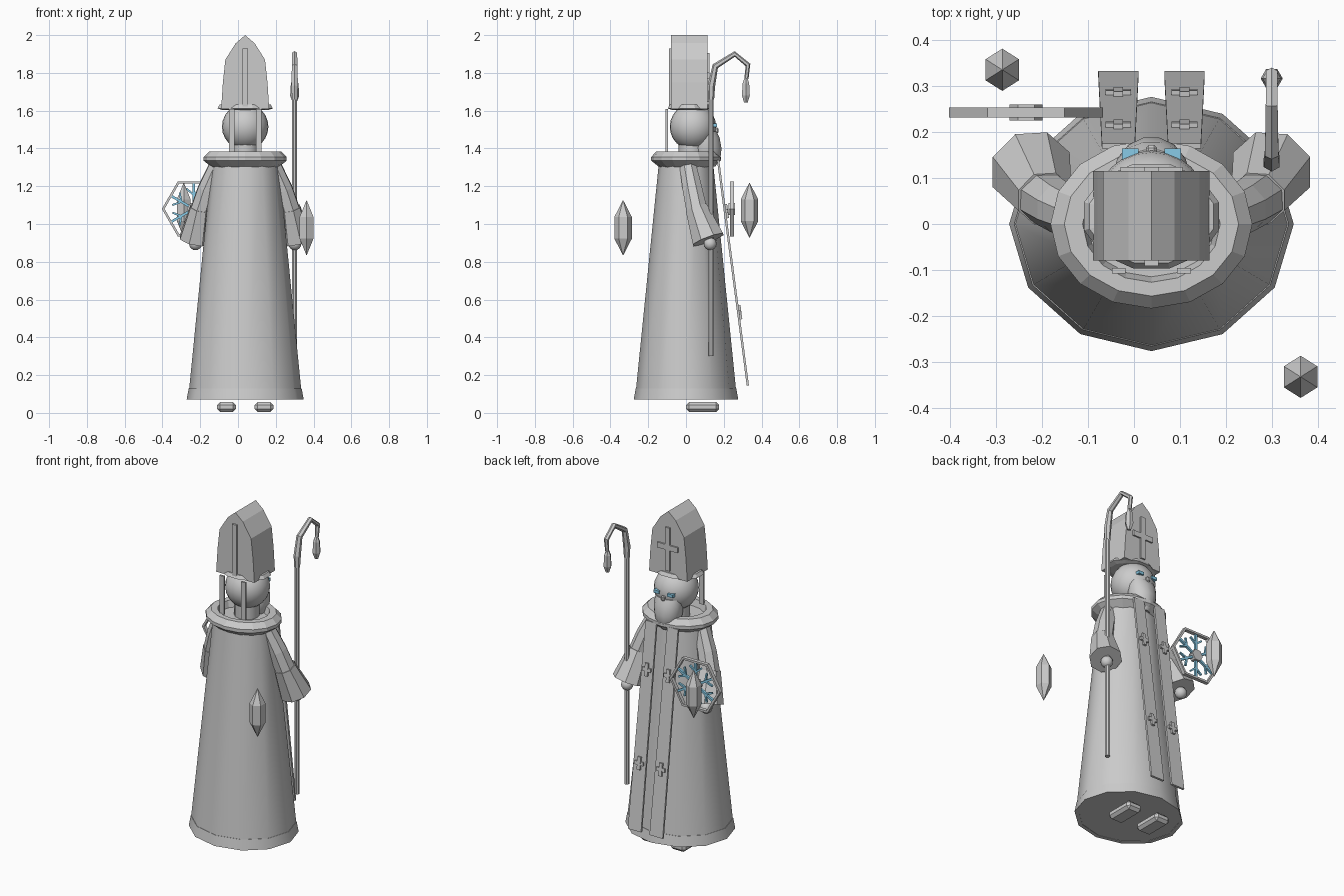
import bpy, bmesh, math
from mathutils import Vector, Matrix

if "Cube" in bpy.data.objects:
    bpy.data.objects.remove(bpy.data.objects["Cube"])

CX = 0.038          # centre line of the figure


def material(name, rgb):
    m = bpy.data.materials.new(name)
    m.diffuse_color = (*rgb, 1)
    m.use_nodes = True
    m.node_tree.nodes["Principled BSDF"].inputs["Base Color"].default_value = m.diffuse_color
    return m


GREY = material("stone grey", (0.6, 0.6, 0.6))
BLUE = material("ice blue", (0.25, 0.6, 0.8))


def finish(name, bm, mat=GREY, smooth=None):
    bmesh.ops.recalc_face_normals(bm, faces=bm.faces)
    me = bpy.data.meshes.new(name)
    bm.to_mesh(me)
    bm.free()
    ob = bpy.data.objects.new(name, me)
    bpy.context.collection.objects.link(ob)
    me.materials.append(mat)
    if smooth:
        bpy.context.view_layer.objects.active = ob
        ob.select_set(True)
        bpy.ops.object.shade_smooth_by_angle(angle=math.radians(smooth))
        ob.select_set(False)
    return ob


def skin(bm, rings, caps=True, loop=False):
    """Bridge rings of equal length with quads."""
    vr = [[bm.verts.new(p) for p in r] for r in rings]
    n = len(vr[0])
    pairs = list(zip(vr, vr[1:])) + ([(vr[-1], vr[0])] if loop else [])
    for a, b in pairs:
        for i in range(n):
            j = (i + 1) % n
            bm.faces.new((a[i], a[j], b[j], b[i]))
    if caps and not loop:
        bm.faces.new(vr[0])
        bm.faces.new(vr[-1])


def lathe(name, prof, c, n=12, turn=0.0, mat=GREY, smooth=None, loop=False):
    """prof holds (rx, ry, z); elliptical rings stacked about centre c."""
    bm = bmesh.new()
    rings = []
    for rx, ry, z in prof:
        ang = [turn + 2 * math.pi * i / n for i in range(n)]
        rings.append([(c[0] + rx * math.cos(a), c[1] + ry * math.sin(a), z) for a in ang])
    skin(bm, rings, loop=loop)
    return finish(name, bm, mat, smooth)


def tube(name, pts, radii, n=6, mat=GREY, smooth=None):
    """Sweep an n-gon along a path of points."""
    pts = [Vector(p) for p in pts]
    bm = bmesh.new()
    rings = []
    for i, p in enumerate(pts):
        d = (pts[min(i + 1, len(pts) - 1)] - pts[max(i - 1, 0)]).normalized()
        ref = Vector((1, 0, 0)) if abs(d.x) < 0.8 else Vector((0, 1, 0))
        u = (ref - d * ref.dot(d)).normalized()
        v = d.cross(u)
        rings.append([p + radii[i] * (u * math.cos(2 * math.pi * (k + .5) / n)
                                      + v * math.sin(2 * math.pi * (k + .5) / n)) for k in range(n)])
    skin(bm, rings)
    return finish(name, bm, mat, smooth)


def boxes(name, parts, mat=GREY, xf=None, bevel=0):
    """Several boxes, each (centre, size), in one object."""
    bm = bmesh.new()
    for c, s in parts:
        m = Matrix.Translation(c) @ Matrix.Diagonal((*s, 1))
        bmesh.ops.create_cube(bm, size=1, matrix=(xf or Matrix()) @ m)
    if bevel:
        bmesh.ops.bevel(bm, geom=bm.edges[:], offset=bevel, segments=1, affect='EDGES')
    return finish(name, bm, mat)


def ball(name, c, r, seg=24, mat=GREY):
    bm = bmesh.new()
    bmesh.ops.create_uvsphere(bm, u_segments=seg, v_segments=seg // 2, radius=r,
                              matrix=Matrix.Translation(c))
    return finish(name, bm, mat, 60)


# robe with a separate hem and a wide collar
lathe("robe", [(.302, .27, .072), (.176, .142, 1.34)], (CX, 0), smooth=40)
lathe("hem", [(.31, .277, .07), (.299, .266, .13), (.285, .255, .13), (.285, .255, .07)],
      (CX, 0), smooth=40, loop=True)
lathe("collar", [(.175, .14, 1.30), (.22, .184, 1.335), (.22, .184, 1.355), (.19, .157, 1.385),
                 (.15, .127, 1.385), (.14, .115, 1.345)], (CX, 0), n=16)
lathe("neck", [(.07, .07, 1.33), (.07, .07, 1.43)], (CX, .03), smooth=40)

# head, beard, eyes
ball("head", (CX, .037, 1.515), .123)
lathe("beard", [(.078, .05, 1.49), (.083, .068, 1.455), (.08, .078, 1.40), (.068, .072, 1.345),
                (.04, .045, 1.305)], (CX, .112), n=14, smooth=40)
for sx in (-1, 1):
    boxes("eye", [((CX + sx * .046, .151, 1.522), (.036, .026, .018))], BLUE)
boxes("nose", [((CX, .16, 1.495), (.024, .024, .03))], bevel=.006)

# mitre: gabled outline pushed through in y
bm = bmesh.new()
outline = [(-.127, 1.61), (.127, 1.61), (.118, 1.75), (.105, 1.87), (.05, 1.957), (0, 2.0),
           (-.05, 1.957), (-.105, 1.87), (-.118, 1.75)]
skin(bm, [[(CX + x, y, z) for x, z in outline] for y in (-.08, .115)])
finish("mitre", bm)
lathe("mitre_band", [(.125, .09, 1.603), (.152, .118, 1.612), (.14, .106, 1.632), (.115, .085, 1.636)],
      (CX, .017), n=12, turn=math.pi / 12)
boxes("mitre_front_cross", [((CX, .117, 1.775), (.03, .014, .26)), ((CX, .1175, 1.785), (.135, .013, .032))])
boxes("mitre_back_strip", [((CX, -.084, 1.77), (.03, .014, .32))])
for sx in (-1, 1):
    boxes("lappet", [((CX + sx * .071, -.102, 1.495), (.03, .012, .23))])

# sleeves, cuffs and hands
for sx in (-1, 1):
    def P(x, y, z):
        return (CX + sx * x, y, z)
    tube("upper_sleeve", [P(.135, .005, 1.335), P(.2, .035, 1.18), P(.238, .06, 1.06)],
         [.046, .056, .06], n=8)
    tube("lower_sleeve", [P(.232, .055, 1.085), P(.262, .118, .917)], [.063, .092], n=8)
    ball("hand", P(.263, .128, .895), .034, 16)
    boxes("shoe", [(P(.099, .088, .031), (.1, .176, .052))], bevel=.016)

# staff with a bent hook and a hanging lantern
SX = .3
tube("staff", [(SX, .133, .3), (SX, .133, 1.72)], [.014, .014], n=8)
tube("staff_hook", [(SX, .133, 1.66), (SX, .134, 1.73), (SX, .155, 1.835), (SX, .258, 1.9),
                    (SX, .328, 1.842), (SX, .32, 1.77)], [.016, .02, .017, .015, .014, .011], n=6)
lathe("lantern", [(.008, .008, 1.775), (.02, .02, 1.745), (.024, .024, 1.68), (.011, .011, 1.643)],
      (SX, .317), n=6)

# two stole bands with crosses, sloping out to the front
tilt = math.atan(.1318)
xf0 = Matrix.Translation((0, .183, 1.24)) @ Matrix.Rotation(tilt, 4, 'X')
for sx in (-1, 1):
    x = CX + sx * .072
    bm = bmesh.new()
    rings = []
    for w, z in ((.036, .1), (.044, -1.105)):
        rings.append([xf0 @ Vector((x + a * w, b * .006, z)) for a, b in ((-1, -1), (1, -1), (1, 1), (-1, 1))])
    skin(bm, rings)
    finish("stole_band", bm)
    for z in (-.175, -.715):
        boxes("stole_cross", [((x, .007, z), (.056, .018, .021)), ((x, .0075, z), (.021, .019, .075))], xf=xf0)

# snowflake: hexagonal frame, hub and six branching arms
SC = Vector((-.235, .243, 1.08))
bm = bmesh.new()
rings = []
for r, y in ((.168, -.011), (.168, .011), (.154, .011), (.154, -.011)):
    rings.append([SC + Vector((r * math.cos(k * math.pi / 3), y, r * math.sin(k * math.pi / 3)))
                  for k in range(6)])
skin(bm, rings, loop=True)
finish("snowflake_frame", bm)
bm = bmesh.new()
skin(bm, [[SC + Vector((.036 * math.cos(k * math.pi / 3), y, .036 * math.sin(k * math.pi / 3)))
           for k in range(6)] for y in (-.017, .017)])
finish("snowflake_hub", bm)
for k in range(6):
    rot = Matrix.Translation(SC) @ Matrix.Rotation(k * math.pi / 3, 4, 'Y')
    boxes("snowflake_arm", [((0, 0, .07), (.013, .013, .13))], BLUE, rot)
    for sx in (-1, 1):
        br = rot @ Matrix.Translation((0, 0, .075)) @ Matrix.Rotation(sx * math.radians(50), 4, 'Y')
        boxes("snowflake_branch", [((0, 0, .025), (.01, .011, .05))], BLUE, br)

# two floating hexagonal crystals
for x, y, z in ((.363, -.333, .98), (-.287, .336, 1.073)):
    lathe("crystal", [(.001, .001, z - .145), (.042, .046, z - .058), (.042, .046, z + .058),
                      (.001, .001, z + .145)], (x, y), n=6, turn=math.pi / 6)
